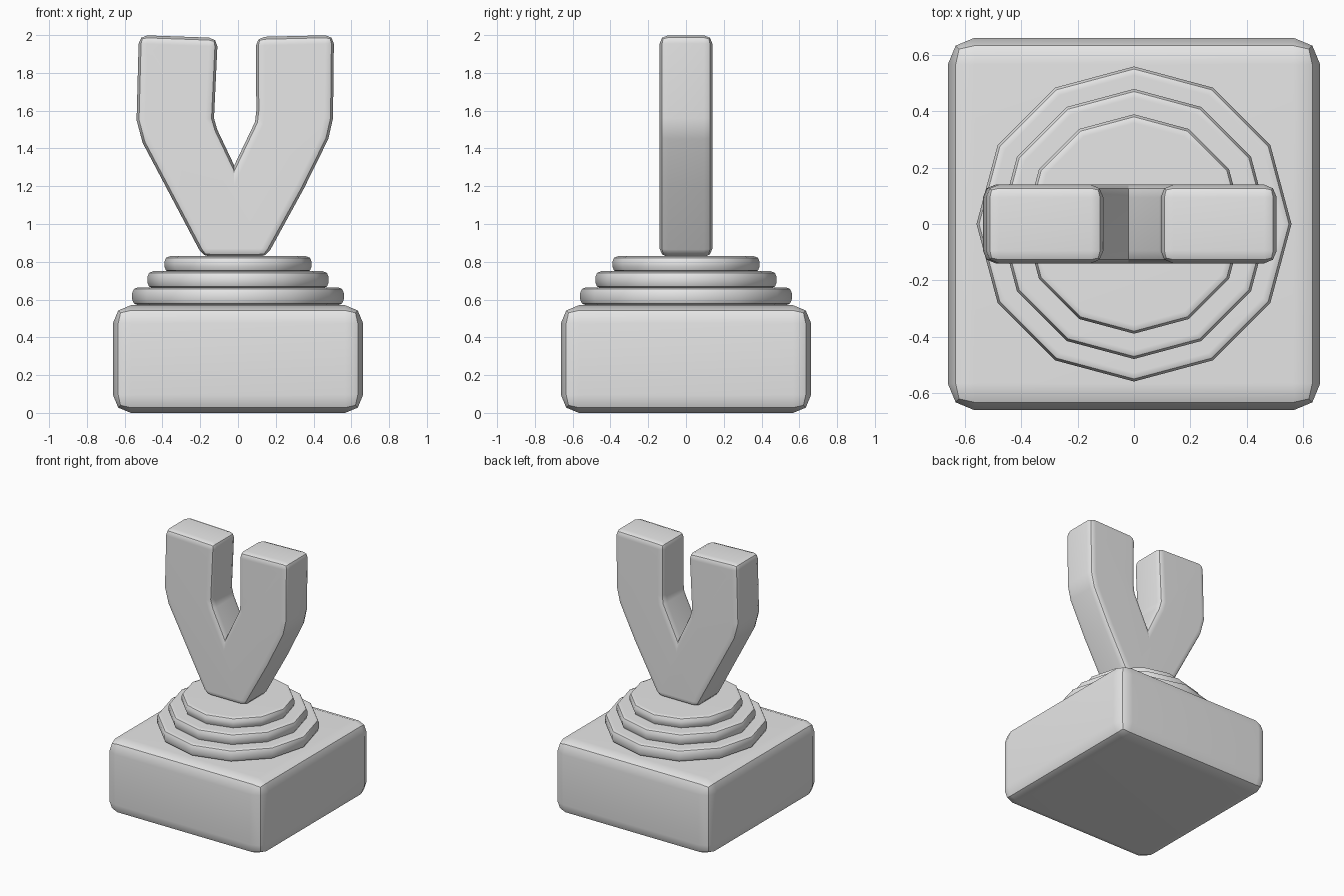
import bpy, bmesh, math

cube = bpy.data.objects.get("Cube")
if cube:
    bpy.data.objects.remove(cube, do_unlink=True)

grey = bpy.data.materials.new("plain_grey")
grey.use_nodes = True
grey.diffuse_color = (0.8, 0.8, 0.8, 1)
grey.node_tree.nodes["Principled BSDF"].inputs["Base Color"].default_value = (0.8, 0.8, 0.8, 1)


def finish(name, bm, width, keep_sharp=()):
    """Round the sharp edges, then make a smooth shaded object."""
    bmesh.ops.recalc_face_normals(bm, faces=bm.faces)
    edges = [e for e in bm.edges
             if e.calc_face_angle(0) > math.radians(31) and e not in keep_sharp]
    bmesh.ops.bevel(bm, geom=edges, offset=width, segments=2, profile=0.5,
                    affect='EDGES', clamp_overlap=True)
    mesh = bpy.data.meshes.new(name)
    bm.to_mesh(mesh)
    bm.free()
    mesh.materials.append(grey)
    obj = bpy.data.objects.new(name, mesh)
    bpy.context.collection.objects.link(obj)
    bpy.ops.object.select_all(action='DESELECT')
    obj.select_set(True)
    bpy.context.view_layer.objects.active = obj
    bpy.ops.object.shade_smooth_by_angle(angle=math.radians(40))
    weighted = obj.modifiers.new("flat_sides", 'WEIGHTED_NORMAL')
    weighted.keep_sharp = True
    return obj


def prism(outline, depth):
    """Extrude an x-z outline evenly to both sides of y = 0."""
    bm = bmesh.new()
    face = bm.faces.new([bm.verts.new((x, -depth / 2, z)) for x, z in outline])
    new = bmesh.ops.extrude_face_region(bm, geom=[face])["geom"]
    verts = [v for v in new if isinstance(v, bmesh.types.BMVert)]
    bmesh.ops.translate(bm, verts=verts, vec=(0, depth, 0))
    return bm


# Square base block
half, top = 0.662, 0.57
finish("base_block", prism([(-half, 0), (half, 0), (half, top), (-half, top)], 2 * half), 0.095)

# Stepped collar of three twelve-sided discs
steps = [("lower", 0.56, 0.57, 0.665), ("middle", 0.48, 0.66, 0.75), ("upper", 0.39, 0.745, 0.83)]
for label, radius, low, high in steps:
    bm = bmesh.new()
    bmesh.ops.create_cone(bm, cap_ends=True, segments=12, radius1=radius,
                          radius2=radius, depth=high - low)
    bmesh.ops.translate(bm, verts=bm.verts, vec=(0, 0, (low + high) / 2))
    finish(label + "_collar_disc", bm, 0.03)

# Forked grip, slightly uneven, with a sharp crotch
crotch = (-0.02, 1.31)
left_prong = [(0.09, 1.54), (0.097, 1.60), (0.095, 1.99), (0.508, 2.0), (0.503, 1.56), (0.478, 1.45)]
foot = [(0.35, 1.19), (0.15, 0.825), (-0.185, 0.825)]
right_prong = [(-0.505, 1.43), (-0.537, 1.55), (-0.525, 2.0), (-0.107, 1.985), (-0.127, 1.56), (-0.11, 1.50)]
bm = prism([crotch] + left_prong + foot + right_prong, 0.28)
inner = [e for e in bm.edges
         if all(abs(v.co.x - crotch[0]) + abs(v.co.z - crotch[1]) < 0.01 for v in e.verts)]
finish("forked_grip", bm, 0.045, inner)
